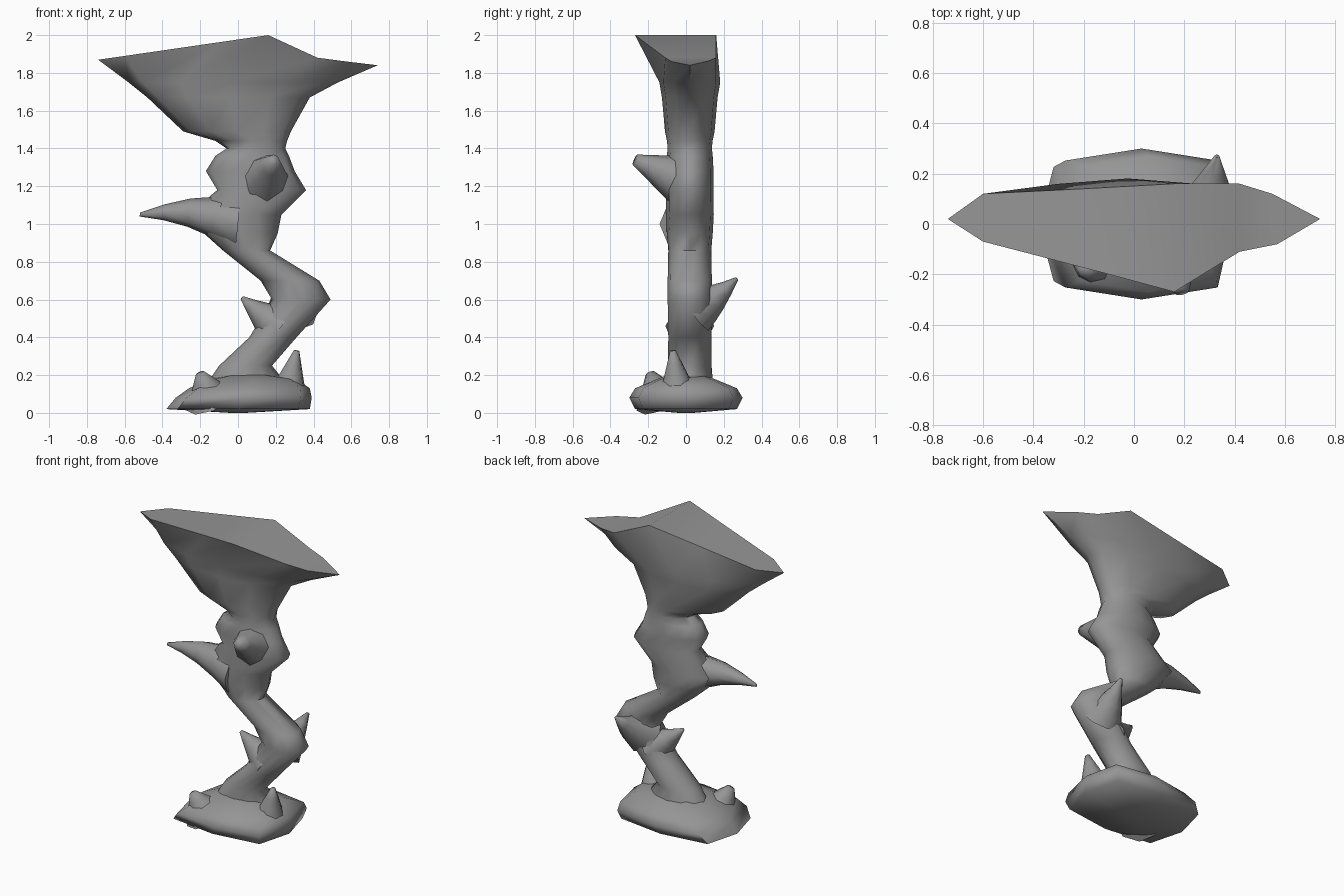
import bpy, bmesh, math
from mathutils import Vector

cube = bpy.data.objects.get("Cube")
if cube:
    bpy.data.objects.remove(cube, do_unlink=True)

stone = bpy.data.materials.new("grey stone")
stone.use_nodes = True
grey = (0.3, 0.3, 0.3, 1)
stone.diffuse_color = grey
stone.node_tree.nodes["Principled BSDF"].inputs["Base Color"].default_value = grey


def loft(name, rings):
    """Skin a list of equal-length point rings and cap both ends."""
    bm = bmesh.new()
    rows = [[bm.verts.new(point) for point in ring] for ring in rings]
    count = len(rows[0])
    for lower, upper in zip(rows, rows[1:]):
        for i in range(count):
            j = (i + 1) % count
            bm.faces.new((lower[i], lower[j], upper[j], upper[i]))
    caps = [bm.faces.new(rows[0][::-1]), bm.faces.new(rows[-1])]
    bmesh.ops.triangulate(bm, faces=caps)
    bmesh.ops.recalc_face_normals(bm, faces=bm.faces[:])
    mesh = bpy.data.meshes.new(name)
    bm.to_mesh(mesh)
    bm.free()
    mesh.materials.append(stone)
    part = bpy.data.objects.new(name, mesh)
    bpy.context.collection.objects.link(part)
    bpy.ops.object.select_all(action='DESELECT')
    part.select_set(True)
    bpy.context.view_layer.objects.active = part
    bpy.ops.object.shade_smooth_by_angle(angle=math.radians(75))


def angles(sides):
    """Even turns, starting at the left-hand tip and going round the front."""
    return [math.pi + math.tau * i / sides for i in range(sides)]


def trunk_slice(height, left, right):
    """Level oval between two side limits; the trunk deepens as it widens."""
    middle = (left + right) / 2
    half = (right - left) / 2
    depth = 0.1 + half * 0.11
    return [(middle + half * math.cos(a), 0.02 + depth * math.sin(a), height)
            for a in angles(12)]


def rim_point(x, y):
    """Point on the slopes that fall away from the top ridge."""
    offset = x - ridge
    if offset < 0:
        return (x, y, 2 + 0.145 * offset)
    return (x, y, max(2 - 0.46 * offset, 1.91 - 0.12 * offset))


def foot_slice(height, width, depth, shift):
    """Boxy oval for the foot."""
    def square(value):
        return math.copysign(abs(value) ** 0.5, value) if abs(value) > 0.01 else 0
    return [(shift + width * square(math.cos(a)), depth * square(math.sin(a)), height)
            for a in angles(8)]


def horn(name, root, tip, radius, blunt=0.01, bend=0.0, steps=5, sides=8):
    """Tapering horn from root to tip, arched upward by the bend."""
    root, tip = Vector(root), Vector(tip)
    turn = (tip - root).to_track_quat('Z', 'Y')
    rings = []
    for step in range(steps):
        t = step / (steps - 1)
        centre = root.lerp(tip, t) + Vector((0, 0, bend * math.sin(math.pi * t)))
        size = blunt + (radius - blunt) * (1 - t)
        rings.append([centre + turn @ Vector((size * math.cos(a), size * math.sin(a), 0))
                      for a in angles(sides)])
    loft(name, rings)


# Twisting trunk: height, left limit, right limit
trunk = [trunk_slice(*limits) for limits in (
    (0.1, -0.2, 0.3),
    (0.25, -0.1, 0.18),
    (0.4, 0.06, 0.31),
    (0.6, 0.18, 0.49),
    (0.7, 0.12, 0.43),
    (0.86, -0.08, 0.17),
    (0.95, -0.18, 0.21),
    (1.05, -0.26, 0.23),
    (1.18, -0.11, 0.36),
    (1.28, -0.17, 0.3),
    (1.36, -0.12, 0.27),
    (1.4, -0.06, 0.25),
    (1.44, -0.12, 0.26),
    (1.49, -0.29, 0.28),
    (1.67, -0.48, 0.38),
    (1.75, -0.58, 0.53))]

# Ridged slab rim, from the left tip round the front
ridge = 0.16
rim = [rim_point(x, y) for x, y in (
    (-0.74, 0.02), (-0.6, -0.07), (-0.1, -0.2), (ridge, -0.27), (0.42, -0.11),
    (0.57, -0.08), (0.74, 0.02), (0.55, 0.12), (0.42, 0.16), (ridge, 0.16),
    (-0.2, 0.14), (-0.6, 0.12))]
loft("trunk_and_top", trunk + [rim])

# Foot: height, half width, half depth, sideways shift
loft("foot", [foot_slice(*level) for level in (
    (0, 0.04, 0.04, 0),
    (0.02, 0.38, 0.27, 0),
    (0.08, 0.36, 0.3, 0.03),
    (0.13, 0.32, 0.27, 0.06),
    (0.18, 0.23, 0.15, 0.08),
    (0.2, 0.1, 0.1, 0.06))])

# Horns and knobs
horn("side_horn", (0, 0, 1), (-0.52, 0, 1.05), 0.14, bend=0.035)
horn("front_knob", (0.14, -0.02, 1.23), (0.19, -0.27, 1.34), 0.14, blunt=0.03)
horn("back_horn", (0.29, 0.04, 0.55), (0.33, 0.27, 0.71), 0.14, bend=-0.02)
horn("inner_thorn", (0.22, 0.02, 0.46), (0.02, 0, 0.61), 0.13, bend=-0.01)
horn("foot_thorn", (0.26, -0.04, 0.08), (0.31, -0.07, 0.33), 0.11, blunt=0.015)
horn("foot_knob", (-0.14, -0.13, 0.06), (-0.2, -0.19, 0.21), 0.14, blunt=0.025)
